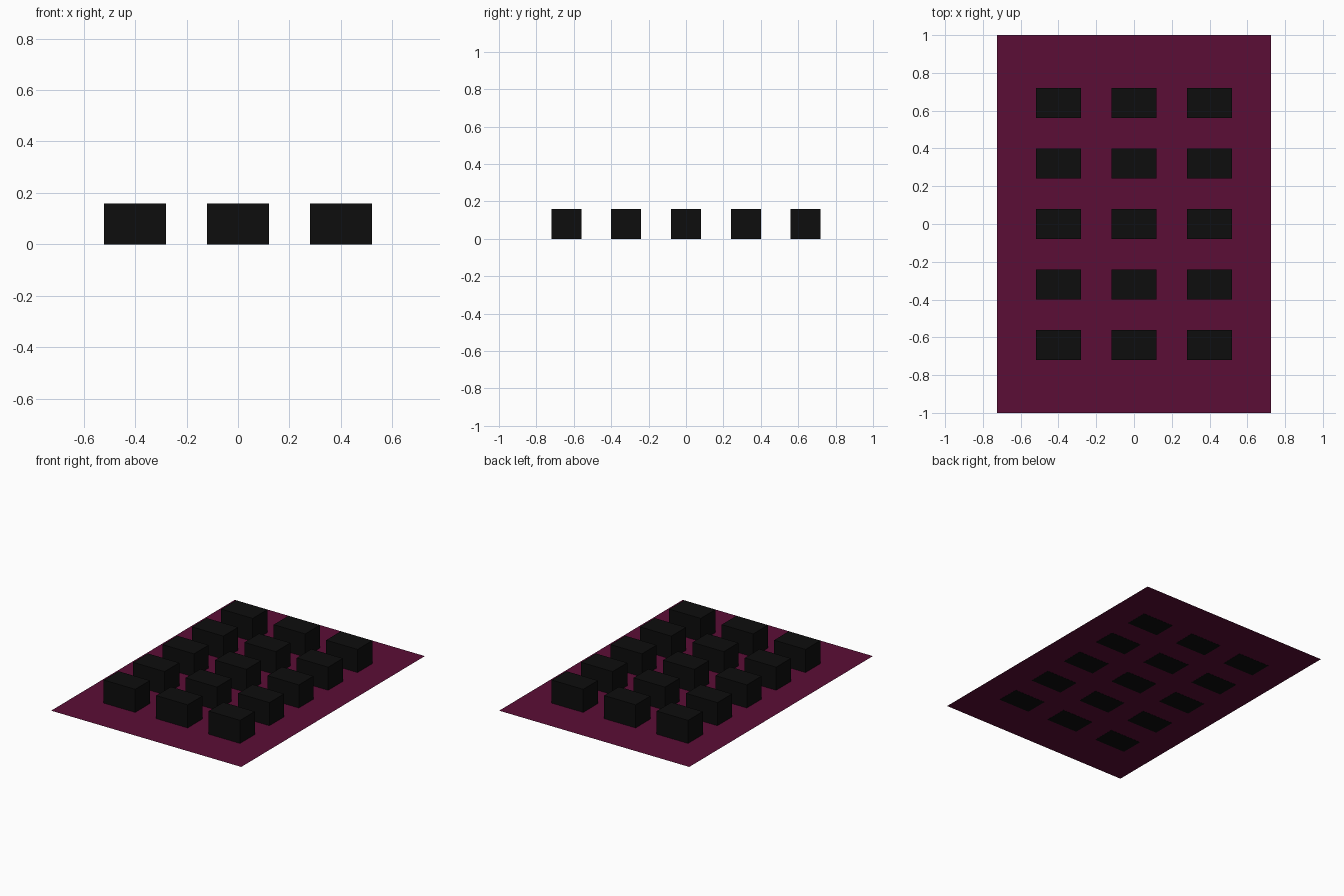
import bpy

if "Cube" in bpy.data.objects:
    bpy.data.objects.remove(bpy.data.objects["Cube"])


def material(name, color):
    mat = bpy.data.materials.new(name)
    mat.diffuse_color = (*color, 1.0)
    mat.use_nodes = True
    mat.node_tree.nodes["Principled BSDF"].inputs["Base Color"].default_value = mat.diffuse_color
    return mat


maroon = material("maroon", (0.105, 0.004, 0.037))
black = material("black", (0.004, 0.004, 0.004))

# Thin flat base sheet, a hair above the block undersides
bpy.ops.mesh.primitive_plane_add(size=1, location=(0, 0, 0.001))
base = bpy.context.object
base.name = "base_sheet"
base.scale = (1.45, 2.0, 1)
base.data.materials.append(maroon)
bpy.ops.object.transform_apply(location=False, rotation=False, scale=True)

# Grid of blocks: 3 columns by 5 rows
SIZE = (0.24, 0.16, 0.16)
for row in range(5):
    for col in range(3):
        x, y = (col - 1) * 0.4, (row - 2) * 0.32
        bpy.ops.mesh.primitive_cube_add(size=1, location=(x, y, SIZE[2] / 2))
        block = bpy.context.object
        block.name = f"block_row{row + 1}_col{col + 1}"
        block.scale = SIZE
        block.data.materials.append(black)
        bpy.ops.object.transform_apply(location=False, rotation=False, scale=True)
